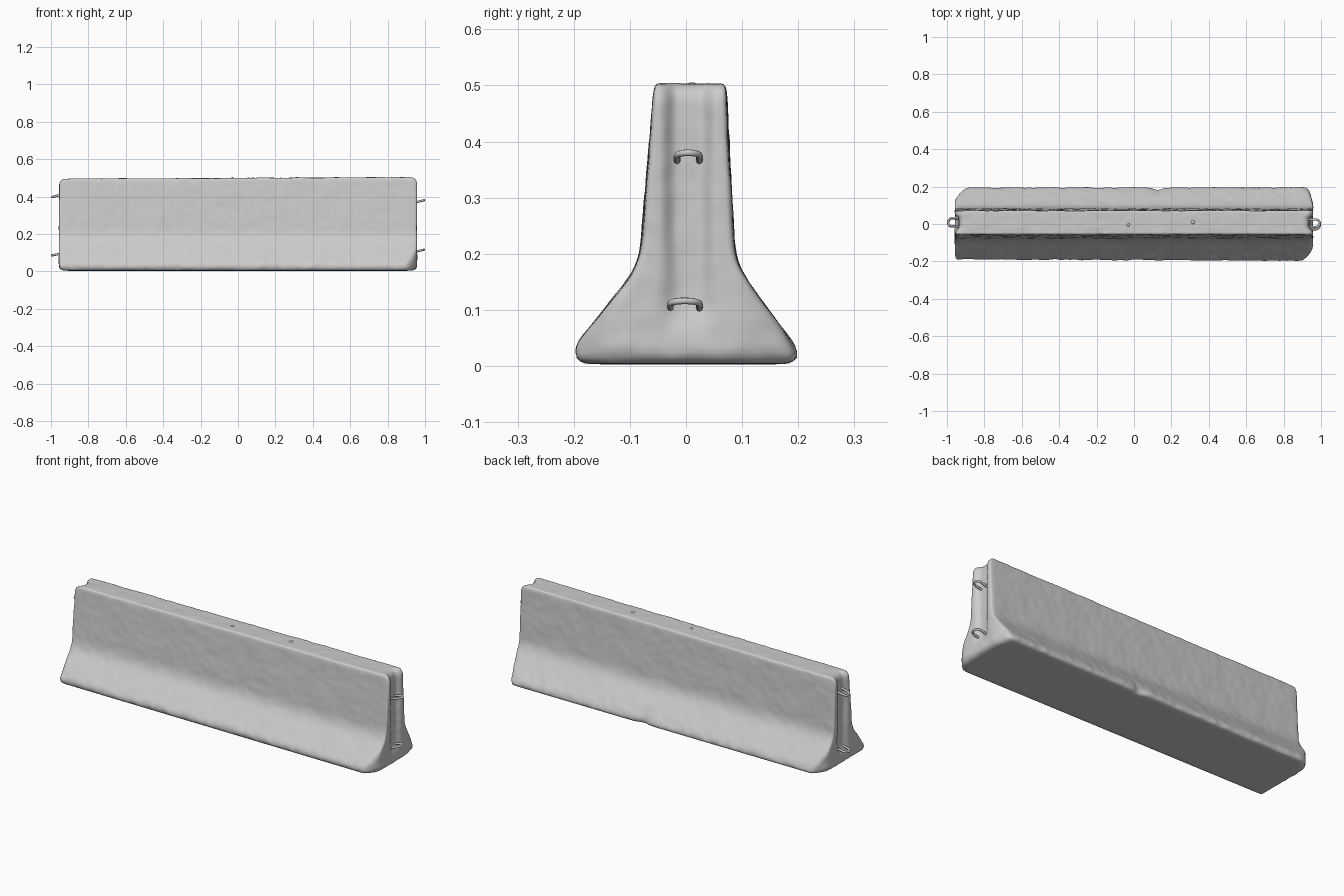
import bpy, bmesh, math
from mathutils import Vector, noise

if "Cube" in bpy.data.objects:
    bpy.data.objects.remove(bpy.data.objects["Cube"])

END, TOP, BASE = 0.957, 0.499, 0.003
NX, NY, NZ = 170, 32, 48          # grid cells along, across and up the body

# Outline as (z, y): flared foot, narrow upper wall
FRONT = [(0.0, -0.188), (0.034, -0.198), (0.165, -0.094), (0.205, -0.081), (0.5, -0.056)]
BACK = [(0.0, 0.196), (0.028, 0.199), (0.165, 0.099), (0.205, 0.086), (0.5, 0.071)]


def outline_y(points, z):
    for (z0, y0), (z1, y1) in zip(points, points[1:]):
        if z <= z1:
            return y0 + (y1 - y0) * (z - z0) / (z1 - z0)
    return points[-1][1]


def ramp(value, low, high):
    return min(1.0, max(0.0, (value - low) / (high - low)))


def end_x(y, z, right):
    """Distance of the end face from the middle: worn corners and key slot."""
    if right:
        worn = max(0, y - 0.11) * 0.3 + max(0, -y - 0.135) * 0.9
    else:
        worn = max(0, y - 0.13) * 0.75
    clipped = max(0, 0.014 - (TOP - z)) + max(0, 0.012 - (z - BASE))
    slot = 0.02 * ramp(abs(y - 0.004), 0.045, 0.026) * ramp(z, 0.06, 0.1)
    return END - worn - clipped - slot


def body_point(i, j, k):
    z = BASE + (TOP - BASE) * k / NZ
    front, back = outline_y(FRONT, z), outline_y(BACK, z)
    y = front + (back - front) * j / NY
    along = 2 * i / NX - 1
    return Vector((along * end_x(y, z, along > 0), y, z))


# Concrete body: six grid patches sharing their border vertices
bm = bmesh.new()
verts = {}


def vert(key):
    if key not in verts:
        verts[key] = bm.verts.new(body_point(*key))
    return verts[key]


counts = (NX, NY, NZ)
for axis in range(3):
    a, b = (axis + 1) % 3, (axis + 2) % 3
    for level in (0, counts[axis]):
        for p in range(counts[a]):
            for q in range(counts[b]):
                corners = [(p, q), (p + 1, q), (p + 1, q + 1), (p, q + 1)]
                if level == 0:
                    corners.reverse()
                keys = []
                for ca, cb in corners:
                    key = [0, 0, 0]
                    key[axis], key[a], key[b] = level, ca, cb
                    keys.append(tuple(key))
                bm.faces.new([vert(key) for key in keys])

# Soften all edges
for _ in range(7):
    bmesh.ops.smooth_vert(bm, verts=bm.verts[:], factor=0.5,
                          use_axis_x=True, use_axis_y=True, use_axis_z=True)
bm.normal_update()

# Weathering: gentle dents, rougher foot edges, and a chip at the back
for v in bm.verts:
    p = v.co.copy()
    foot = max(0.0, 1 - p.z / 0.09)
    worn = abs(p.y) > 0.15 or abs(p.x) > 0.93
    rough = 0.0015 + (0.0035 * foot if worn else 0)
    if p.z > 0.012:
        v.co += v.normal * (noise.noise(p * 9) * 0.002 + noise.noise(p * 28) * rough)
    v.co.z *= 1 + 0.009 * p.x
    if p.y < 0:
        v.co.y -= foot * 0.006 * p.x
    if p.y > 0.13:
        v.co.y -= 0.014 * math.exp(-((p.x - 0.13) / 0.035) ** 2) * foot

for f in bm.faces:
    f.smooth = True
mesh = bpy.data.meshes.new("concrete_body")
bm.to_mesh(mesh)
bm.free()
bpy.context.collection.objects.link(bpy.data.objects.new("concrete_body", mesh))


# Steel coupling loops, two on each end
def loop(name, side, z, y, half_width, tilt):
    curve = bpy.data.curves.new(name, 'CURVE')
    curve.dimensions = '3D'
    curve.bevel_depth = 0.006
    curve.bevel_resolution = 2
    curve.use_fill_caps = True
    arc = [(0.972 + 0.022 * math.cos(t), half_width * math.sin(t))
           for t in (math.pi * (i / 10 - 0.5) for i in range(11))]
    path = [(0.925, -half_width)] + arc + [(0.925, half_width)]
    spline = curve.splines.new('POLY')
    spline.points.add(len(path) - 1)
    for point, (px, py) in zip(spline.points, path):
        point.co = (side * px, y + py, z + tilt * (px - 0.994), 1)
    bpy.context.collection.objects.link(bpy.data.objects.new(name, curve))


loop("upper_right_loop", 1, 0.380, 0.004, 0.020, 0.25)
loop("lower_right_loop", 1, 0.116, -0.002, 0.026, 0.25)
loop("upper_left_loop", -1, 0.397, 0.010, 0.022, -0.25)
loop("lower_left_loop", -1, 0.085, 0.008, 0.022, -0.2)

# Small concrete lumps on the top
for i, (x, y, r) in enumerate(((0.315, 0.01, 0.012), (-0.03, -0.005, 0.009))):
    bpy.ops.mesh.primitive_uv_sphere_add(segments=12, ring_count=8, radius=r,
                                         location=(x, y, 0.4965))
    lump = bpy.context.object
    lump.name = "top_lump_%d" % (i + 1)
    lump.scale.z = 0.75
    bpy.ops.object.shade_smooth()
